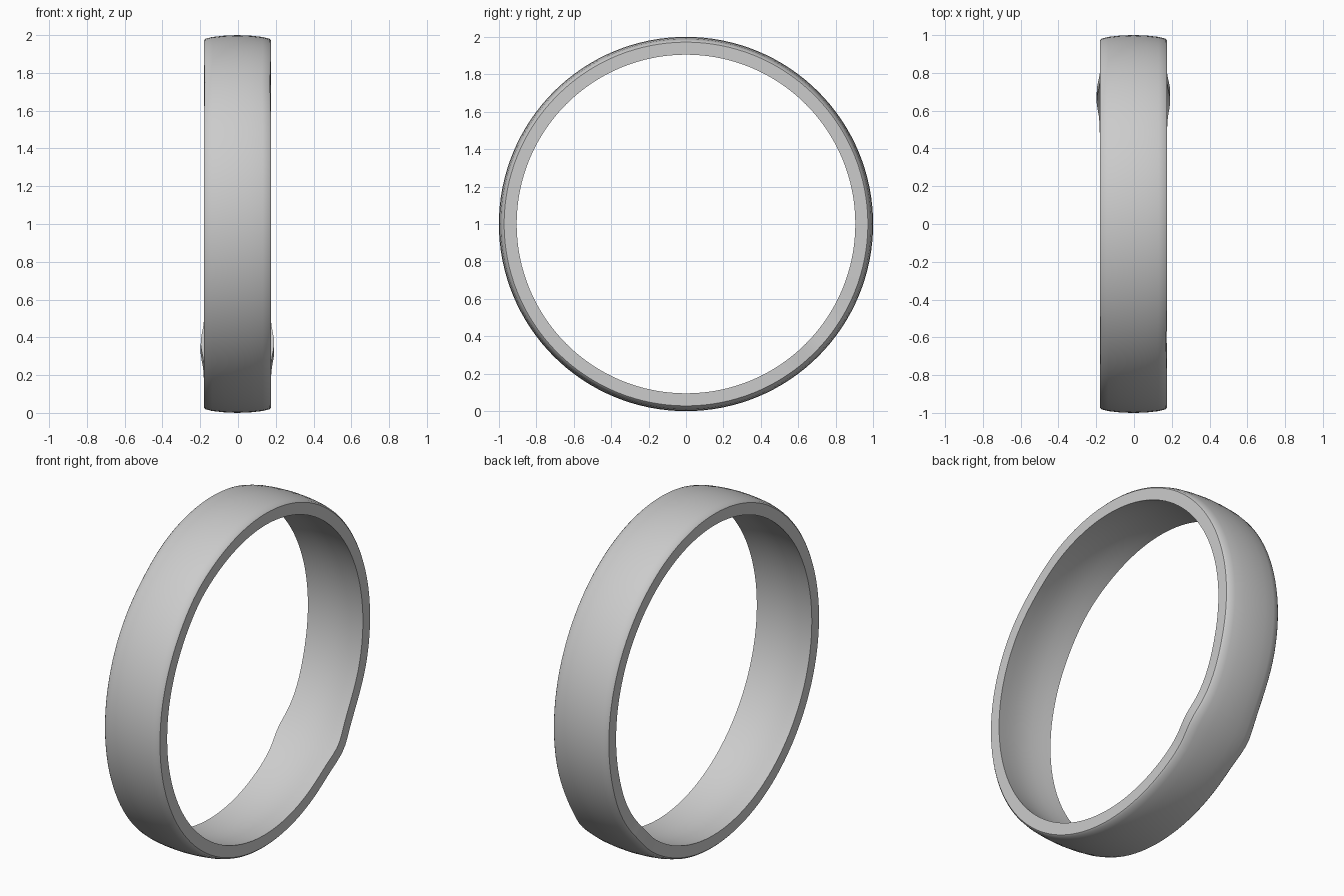
import bpy, bmesh, math

if "Cube" in bpy.data.objects:
    bpy.data.objects.remove(bpy.data.objects["Cube"])

SEG = 128
# Band cross-section: (radius, fraction of half width), domed outside, gently hollow inside
PROFILE = [(0.905, -1.0), (0.972, -1.0), (0.981, -0.95), (0.990, -0.75), (0.997, -0.4), (1.0, 0.0),
           (0.997, 0.4), (0.990, 0.75), (0.981, 0.95), (0.972, 1.0), (0.905, 1.0),
           (0.914, 0.7), (0.922, 0.35), (0.925, 0.0), (0.922, -0.35), (0.914, -0.7)]


def bump(angle, centre, spread):
    d = (angle - centre + math.pi) % (2 * math.pi) - math.pi
    return math.exp(-(d / spread) ** 2)


def half_width(a):
    # Local flare at the lower back, with faint narrowing around the hoop
    return (0.178 + 0.017 * bump(a, math.radians(-44), 0.11)
            - 0.004 * bump(a, math.radians(-28), 0.15)
            - 0.005 * bump(a, math.radians(130), 0.2))


# Closed ring around the x axis
bm = bmesh.new()
rings = []
for i in range(SEG):
    a = 2 * math.pi * i / SEG
    w = half_width(a)
    rings.append([bm.verts.new((-0.003 + f * w, r * math.cos(a), 1 + r * math.sin(a)))
                  for r, f in PROFILE])
n = len(PROFILE)
for i in range(SEG):
    p, q = rings[i], rings[(i + 1) % SEG]
    for j in range(n):
        k = (j + 1) % n
        bm.faces.new((p[j], p[k], q[k], q[j]))
bmesh.ops.recalc_face_normals(bm, faces=bm.faces)

mesh = bpy.data.meshes.new("ring_band")
bm.to_mesh(mesh)
bm.free()
band = bpy.data.objects.new("ring_band", mesh)
bpy.context.collection.objects.link(band)
bpy.context.view_layer.objects.active = band
band.select_set(True)
bpy.ops.object.shade_smooth_by_angle(angle=math.radians(35))
